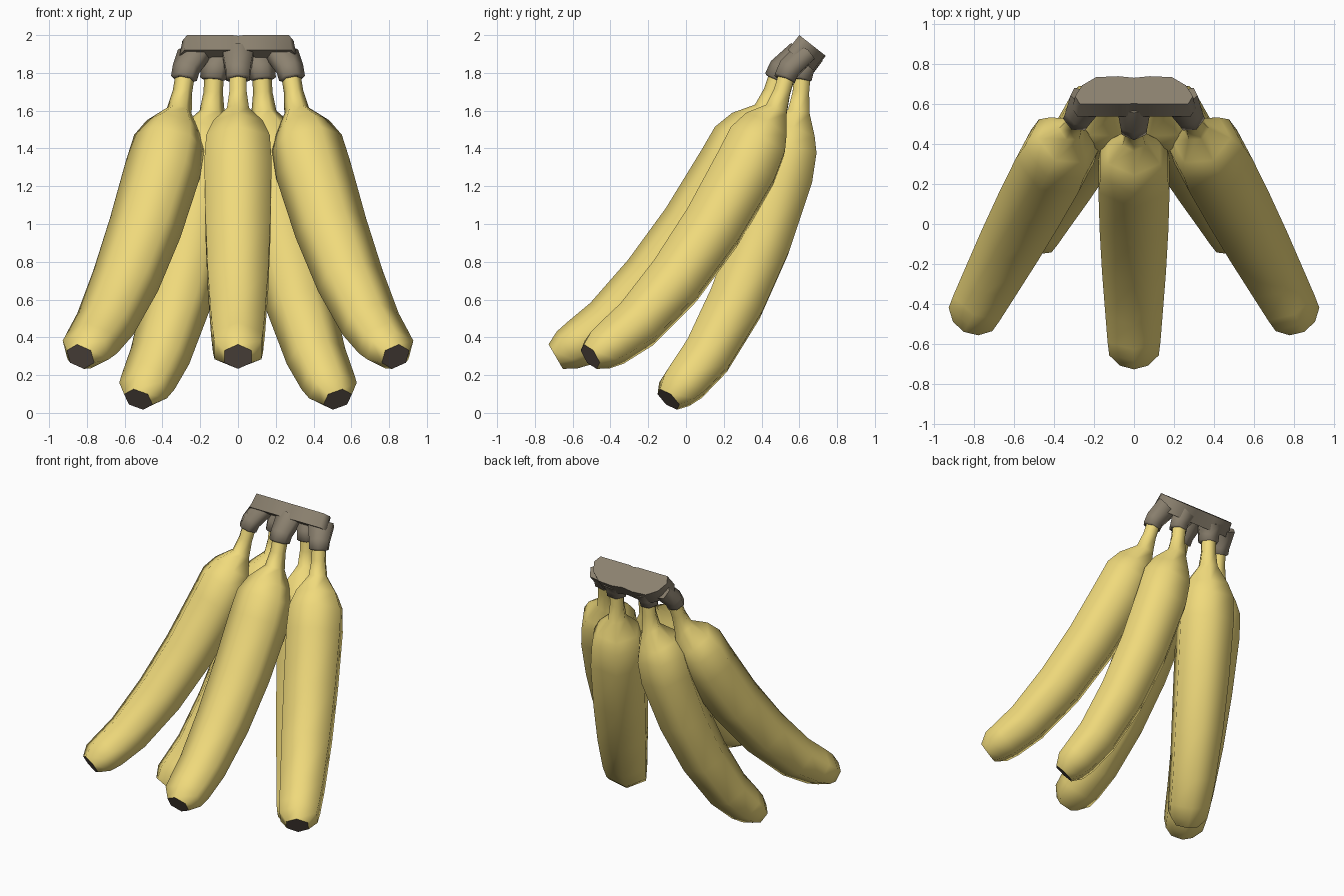
import bpy, bmesh, math
from mathutils import Vector, Matrix

if "Cube" in bpy.data.objects:
    bpy.data.objects.remove(bpy.data.objects["Cube"])


def material(name, rgb):
    m = bpy.data.materials.new(name)
    m.diffuse_color = (*rgb, 1)
    m.use_nodes = True
    m.node_tree.nodes["Principled BSDF"].inputs["Base Color"].default_value = m.diffuse_color
    return m


YELLOW = material("peel_yellow", (0.87, 0.70, 0.20))
BROWN = material("stalk_brown", (0.26, 0.22, 0.16))
DARK = material("tip_brown", (0.13, 0.10, 0.08))


def finish(bm, name, mats):
    bmesh.ops.recalc_face_normals(bm, faces=bm.faces)
    me = bpy.data.meshes.new(name)
    bm.to_mesh(me)
    bm.free()
    ob = bpy.data.objects.new(name, me)
    for m in mats:
        me.materials.append(m)
    bpy.context.collection.objects.link(ob)
    return ob


def hex_tube(name, sections, matrix, mats):
    """Six-sided tube along a path in the YZ plane: (y, z, half width, half depth)."""
    bm = bmesh.new()
    pts = [Vector((0, s[0], s[1])) for s in sections]
    rings = []
    for i, (y, z, w, t) in enumerate(sections):
        tan = (pts[min(i + 1, len(pts) - 1)] - pts[max(i - 1, 0)]).normalized()
        up = Vector((0, tan.z, -tan.y))
        ring = [(w, .5), (0, 1), (-w, .5), (-w, -.5), (0, -1), (w, -.5)]
        rings.append([bm.verts.new(matrix @ (pts[i] + Vector((a, 0, 0)) + up * (b * t)))
                      for a, b in ring])
    for r0, r1 in zip(rings, rings[1:]):
        for k in range(6):
            f = bm.faces.new((r0[k], r0[(k + 1) % 6], r1[(k + 1) % 6], r1[k]))
            f.smooth = True
    for ring in (rings[0], rings[-1]):
        cap = bm.faces.new(ring)
        cap.material_index = len(mats) - 1
        for e in cap.edges:
            e.smooth = False
    return finish(bm, name, mats)


# Banana side profile from stem to blunt tip
BANANA = [(.50, 1.82, .045, .05), (.46, 1.70, .045, .05), (.425, 1.60, .058, .068),
          (.36, 1.51, .13, .14), (.31, 1.43, .168, .178), (.24, 1.29, .178, .188),
          (.04, .98, .172, .18), (-.18, .70, .16, .168), (-.41, .47, .143, .148),
          (-.56, .37, .132, .13), (-.63, .333, .124, .112), (-.69, .298, .072, .075)]
STEM = Vector((0, .49, 1.82))


def banana(name, pos, turn, tilt, reach):
    m = (Matrix.Translation(pos) @ Matrix.Rotation(math.radians(turn), 4, 'Z')
         @ Matrix.Rotation(math.radians(tilt), 4, 'X') @ Matrix.Translation(-STEM))
    hex_tube(name, BANANA, m, [YELLOW, DARK])
    # brown collar joining the stem to the crown
    collar = [(.474, 1.765, .05, .05), (.477, 1.772, .062, .064), (.50, 1.82, .066, .066),
              (.49 + reach, 1.80 + reach, .085, .065)]
    hex_tube(name + "_collar", collar, m, [BROWN])


banana("front_middle_banana", (0, .49, 1.82), 0, 0, .11)
for side, s in (("left", -1), ("right", 1)):
    banana(f"front_{side}_banana", (s * .28, .535, 1.82), s * 28, 0, .10)
    banana(f"back_{side}_banana", (s * .13, .61, 1.82), s * 29.5, 13, .07)

# Crown: slanted slab cut across the top, slightly wider below
half = [(0, .006), (.03, 0), (.27, 0), (.295, .05), (.26, .12), (.19, .172), (.08, .178)]
outline = half + [(0, .168)] + [(-x, v) for x, v in reversed(half[1:])]
across, down = Vector((0, .786, -.618)), Vector((0, -.618, -.786))
bm = bmesh.new()
levels = []
for depth, grow in ((0, 1), (.10, 1.05)):
    levels.append([bm.verts.new(Vector((x * grow, .6, 2.0)) + across * v + down * depth)
                   for x, v in outline])
n = len(outline)
for k in range(n):
    f = bm.faces.new((levels[0][k], levels[0][(k + 1) % n], levels[1][(k + 1) % n], levels[1][k]))
    f.smooth = True
for ring in levels:
    for e in bm.faces.new(ring).edges:
        e.smooth = False
finish(bm, "crown", [BROWN])
